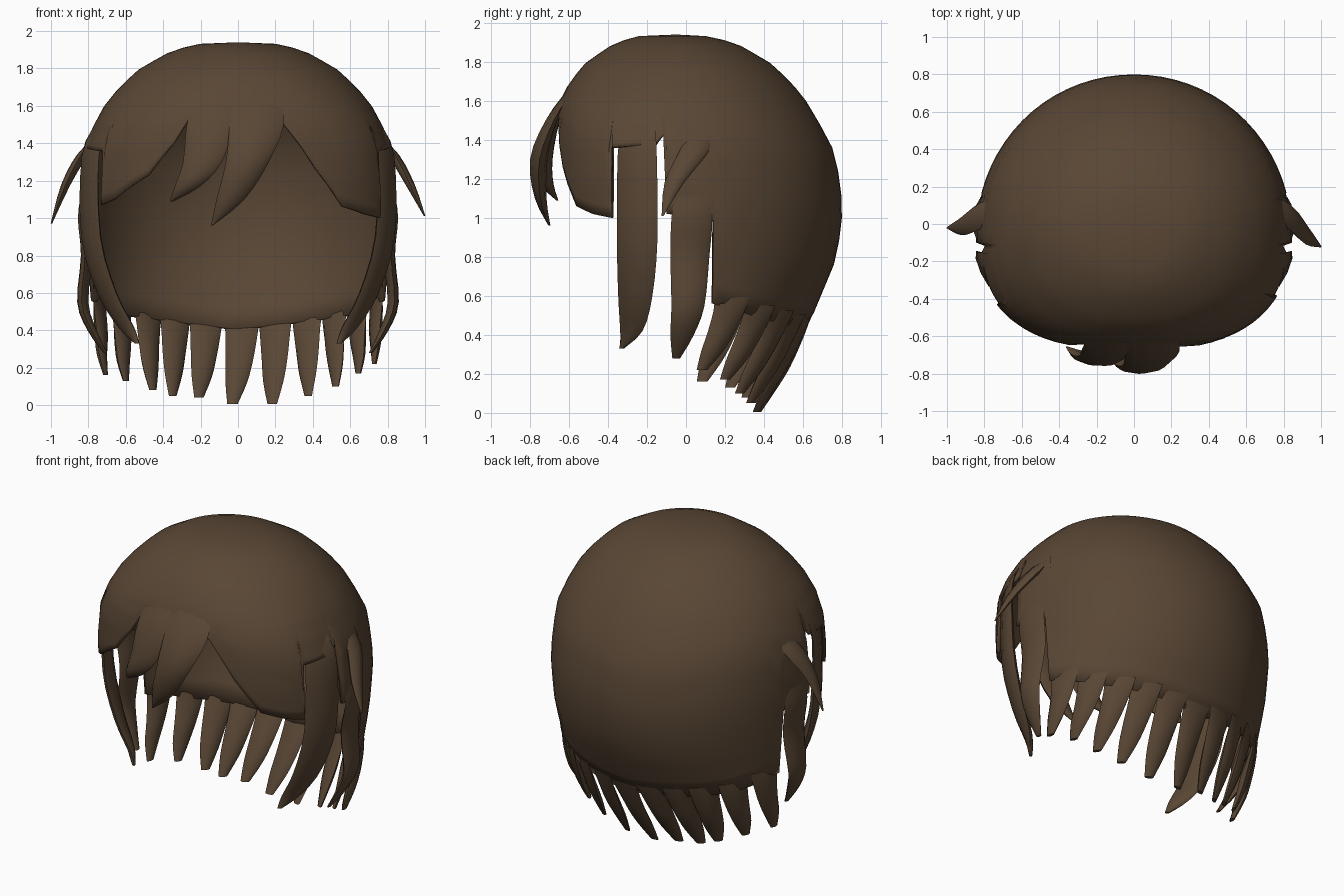
import bpy, bmesh, math
from mathutils import Vector

if "Cube" in bpy.data.objects:
    bpy.data.objects.remove(bpy.data.objects["Cube"])

brown = bpy.data.materials.new("brown_hair")
brown.diffuse_color = (0.1, 0.062, 0.035, 1)
brown.use_nodes = True
brown.node_tree.nodes["Principled BSDF"].inputs["Base Color"].default_value = brown.diffuse_color
YC = -0.05

# Head profile: z, half width, front y, back y
PROFILE = [(1.94, 0, YC, YC), (1.932, .2, -.24, .1), (1.9, .345, -.36, .25), (1.8, .525, -.51, .425),
           (1.7, .635, -.595, .535), (1.6, .715, -.645, .615), (1.5, .77, -.67, .675), (1.38, .82, -.68, .745),
           (1.2, .84, -.68, .79), (1.03, .845, -.66, .803), (.8, .83, -.64, .775), (.5, .81, -.62, .65),
           (.25, .78, -.55, .52), (0, .7, -.5, .38)]

# Hemline of the cap: angle from the front (positive to +x), z
SIDE = [(63.5, 1.36), (84, 1.38), (86.5, 1.43), (87.5, 1.02), (102, 1.0), (103, .98), (105, .56), (130, .48),
        (180, .4)]
HEM = [(-a, z) for a, z in reversed(SIDE)]
HEM += [(-58.5, 1.36), (-57, 1.07), (-48, 1.1), (-30, 1.23), (-20, 1.4), (-16, 1.53), (0, 1.57),
        (14, 1.5), (25, 1.26), (37, 1.06), (50, 1.02), (62, 1.0)] + SIDE


def lerp_table(table, key):
    for a, b in zip(table, table[1:]):
        lo, hi = min(a[0], b[0]), max(a[0], b[0])
        if lo <= key <= hi:
            f = (key - a[0]) / (b[0] - a[0])
            return [u + (v - u) * f for u, v in zip(a[1:], b[1:])]
    return table[-1][1:]


def surface(angle, z):
    rx, yf, yb = lerp_table(PROFILE, z)
    s, c = math.sin(math.radians(angle)), math.cos(math.radians(angle))
    e = .8 + .2 * min(max((z - 1.5) / .4, 0), 1)  # boxier front half, round at the crown
    if c > 0:
        return Vector((math.copysign(abs(s) ** e, s) * rx, YC + (yf - YC) * c ** e, z))
    return Vector((s * rx, YC - (yb - YC) * c, z))


def finish(name, bm):
    me = bpy.data.meshes.new(name)
    bm.to_mesh(me)
    bm.free()
    ob = bpy.data.objects.new(name, me)
    bpy.context.collection.objects.link(ob)
    me.materials.append(brown)
    bpy.ops.object.select_all(action='DESELECT')
    ob.select_set(True)
    bpy.context.view_layer.objects.active = ob
    bpy.ops.object.shade_smooth_by_angle(angle=math.radians(50))
    return ob


def smooth_path(pts, steps=3):
    out = []
    for i in range(len(pts) - 1):
        p0, p1, p2, p3 = pts[max(i - 1, 0)], pts[i], pts[i + 1], pts[min(i + 2, len(pts) - 1)]
        for k in range(steps):
            t = k / steps
            out.append([.5 * (2 * b + (c - a) * t + (2 * a - 5 * b + 4 * c - d) * t * t
                              + (3 * b - a - 3 * c + d) * t ** 3) for a, b, c, d in zip(p0, p1, p2, p3)])
    return out + [list(pts[-1])]


def lock(name, pts, sides=8):
    """Tapered strand through (x, y, z, width, thickness) points, lying flat on the head."""
    bm = bmesh.new()
    rings = []
    for x, y, z, w, t in smooth_path(pts):
        ry = .62 if y < YC else .83
        n = Vector((x / .84 ** 2, (y - YC) / ry ** 2, 0)).normalized()
        side = Vector((-n.y, n.x, 0))
        rings.append([bm.verts.new(Vector((x, y, z)) + side * (math.cos(a) * w / 2) + n * (math.sin(a) * t / 2))
                      for a in (2 * math.pi * k / sides for k in range(sides))])
    for r, q in zip(rings, rings[1:]):
        for k in range(sides):
            bm.faces.new((r[k], r[(k + 1) % sides], q[(k + 1) % sides], q[k]))
    bm.faces.new(rings[0])
    bm.faces.new(rings[-1][::-1])
    bmesh.ops.recalc_face_normals(bm, faces=bm.faces)
    return finish(name, bm)


# Cap with side fringe panels: level rows over the crown, then rows fanning down to the hem
bm = bmesh.new()
TOP, LOW = 8, 10
angles = sorted(set(range(-180, 181, 5)) | {a for a, _ in HEM})
cols = []
for a in angles:
    hem = lerp_table(HEM, a)[0]
    heights = [1.94 - .34 * (i / TOP) ** 1.8 for i in range(TOP)]
    heights += [1.6 + (hem - 1.6) * i / LOW for i in range(LOW + 1)]
    cols.append([bm.verts.new(surface(a, z)) for z in heights])
for c, d in zip(cols, cols[1:]):
    for i in range(TOP + LOW):
        bm.faces.new((c[i], c[i + 1], d[i + 1], d[i]))
bmesh.ops.remove_doubles(bm, verts=bm.verts, dist=.0005)
cap = finish("hair_cap", bm)
mod = cap.modifiers.new("thickness", 'SOLIDIFY')
mod.thickness = .02
mod.offset = -1

# Two curved fringe locks
lock("fringe_lock_left", [(-.13, -.59, 1.66, .2, .02), (-.15, -.675, 1.5, .25, .05), (-.19, -.72, 1.3, .21, .07),
                          (-.27, -.71, 1.17, .14, .06), (-.355, -.66, 1.09, .02, .01)])
lock("fringe_lock_centre", [(.1, -.59, 1.66, .24, .02), (.1, -.69, 1.5, .29, .06), (.05, -.755, 1.3, .23, .09),
                            (-.04, -.745, 1.1, .15, .06), (-.14, -.7, .96, .01, .01)])

# Side locks, hanging in front of the ears and behind them
for s, label in ((1, "right"), (-1, "left")):
    lock("front_side_lock_" + label,
         [(s * .725, -.24, 1.5, .18, .01), (s * .79, -.25, 1.33, .22, .04), (s * .785, -.25, .9, .23, .06),
          (s * .7, -.26, .6, .2, .06), (s * .6, -.28, .42, .14, .05), (s * .54, -.33, .33, .03, .02)])
    lock("rear_side_lock_" + label,
         [(s * .825, .03, 1.15, .16, .01), (s * .835, .03, 1.0, .21, .04), (s * .81, .02, .8, .2, .06),
          (s * .83, .01, .55, .17, .06), (s * .78, -.02, .4, .12, .05), (s * .71, -.05, .28, .04, .02)])
    # Flick sticking out above the ear
    ty, tz = (-.12, 1.01) if s > 0 else (-.02, .97)
    lock("ear_flick_" + label,
         [(s * .73, .08, 1.46, .12, .02), (s * .83, .04, 1.34, .15, .06), (s * .92, ty / 2, 1.18, .1, .05),
          (s * .998, ty, tz, .01, .008)])

# Blunt strands along the back hem: angle from the back, height of the tip, drift of the tip
STRANDS = [(-67, .16, -8), (-51, .13, -5), (-37, .08, -3), (-25, .05, -5), (-12.5, .04, -5), (1.5, .005, -4),
           (14.5, .005, 1), (27.5, .05, 5), (40, .1, 7), (53, .17, 8), (67, .22, 9)]
for i, (off, tip, drift) in enumerate(STRANDS):
    root = lerp_table(HEM, 180 - abs(off))[0] + .06
    pts = []
    for f, w, t, inset in ((0, .19, .015, .988), (.2, .17, .04, .988), (.5, .145, .06, .985),
                           (.75, .115, .05, .98), (1, .055, .025, .975)):
        z = root + (tip - root) * f
        p = surface(180 - off - drift * f * f, z)
        pts.append((p.x * inset, p.y * inset, z, w, t))
    lock("back_strand_%02d" % (i + 1), pts)
